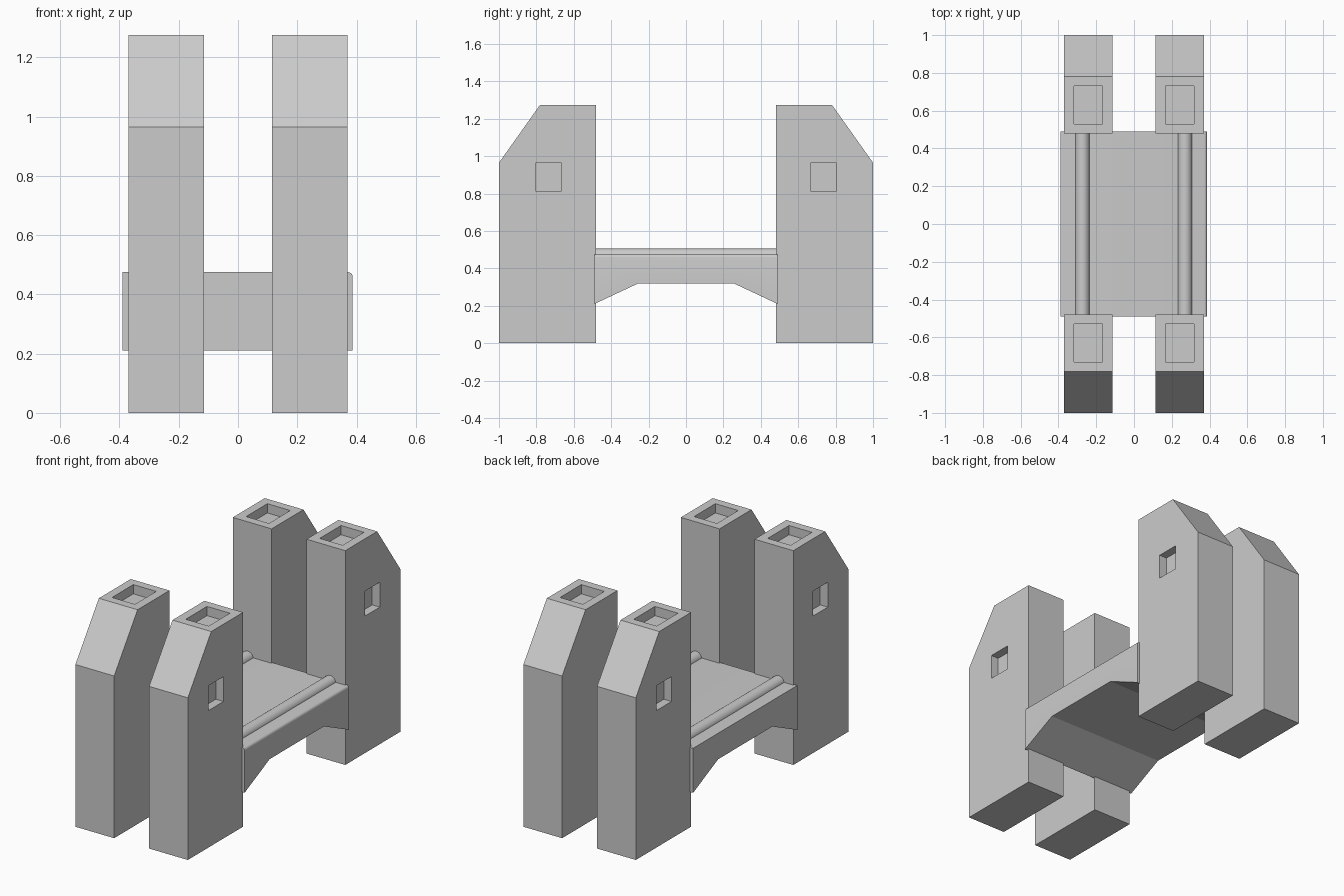
import bpy, bmesh, math
from mathutils import Matrix, Vector

if "Cube" in bpy.data.objects:
    bpy.data.objects.remove(bpy.data.objects["Cube"])


def extrude_x(name, profile, x0, x1):
    """Solid from a (y, z) profile swept along x."""
    bm = bmesh.new()
    face = bm.faces.new([bm.verts.new((x0, y, z)) for y, z in profile])
    ext = bmesh.ops.extrude_face_region(bm, geom=[face])
    moved = [g for g in ext["geom"] if isinstance(g, bmesh.types.BMVert)]
    bmesh.ops.translate(bm, vec=(x1 - x0, 0, 0), verts=moved)
    bmesh.ops.recalc_face_normals(bm, faces=bm.faces)
    return to_object(bm, name)


def to_object(bm, name):
    mesh = bpy.data.meshes.new(name)
    bm.to_mesh(mesh)
    bm.free()
    obj = bpy.data.objects.new(name, mesh)
    bpy.context.collection.objects.link(obj)
    return obj


def activate(obj):
    bpy.ops.object.select_all(action='DESELECT')
    obj.select_set(True)
    bpy.context.view_layer.objects.active = obj


def cut_box(obj, lo, hi):
    """Subtract an axis-aligned box from obj."""
    lo, hi = Vector(lo), Vector(hi)
    bm = bmesh.new()
    bmesh.ops.create_cube(bm, size=1, matrix=Matrix.LocRotScale((lo + hi) / 2, None, hi - lo))
    cutter = to_object(bm, "cutter")
    cutter.hide_render = True
    mod = obj.modifiers.new("recess", 'BOOLEAN')
    mod.operation, mod.solver, mod.object = 'DIFFERENCE', 'EXACT', cutter
    activate(obj)
    bpy.ops.object.modifier_apply(modifier=mod.name)
    bpy.data.objects.remove(cutter)


# Tower: chamfered block with a top pocket and an outer window recess
tower = extrude_x("tower_back_right",
                  [(0.48, 0), (1, 0), (1, 0.965), (0.78, 1.275), (0.48, 1.275)],
                  0.115, 0.37)
cut_box(tower, (0.167, 0.53, 1.22), (0.318, 0.73, 1.4))
cut_box(tower, (0.32, 0.665, 0.815), (0.5, 0.805, 0.963))

# Mirrored copies at the other three corners
for name, sx, sy in (("tower_back_left", -1, 1),
                     ("tower_front_right", 1, -1),
                     ("tower_front_left", -1, -1)):
    bm = bmesh.new()
    bm.from_mesh(tower.data)
    bm.transform(Matrix.Diagonal((sx, sy, 1, 1)))
    bmesh.ops.recalc_face_normals(bm, faces=bm.faces)
    to_object(bm, name)

# Bridge deck with arched underside, softened on its right top edge
deck = extrude_x("bridge_deck",
                 [(-0.49, 0.475), (-0.49, 0.21), (-0.255, 0.32),
                  (0.255, 0.32), (0.49, 0.21), (0.49, 0.475)],
                 -0.39, 0.387)
bm = bmesh.new()
bm.from_mesh(deck.data)
edge = [e for e in bm.edges
        if all(v.co.x > 0.38 and v.co.z > 0.47 for v in e.verts)]
bmesh.ops.bevel(bm, geom=edge, offset=0.016, segments=4, profile=0.5, affect='EDGES')
bm.to_mesh(deck.data)
bm.free()
activate(deck)
bpy.ops.object.shade_smooth_by_angle(angle=math.radians(24))

# Round rails half sunk into the deck
for name, x in (("rail_left", -0.273), ("rail_right", 0.27)):
    bpy.ops.mesh.primitive_cylinder_add(vertices=24, radius=0.038, depth=0.97,
                                        location=(x, 0, 0.468),
                                        rotation=(math.pi / 2, 0, 0))
    bpy.context.object.name = name
    bpy.ops.object.shade_smooth_by_angle()
